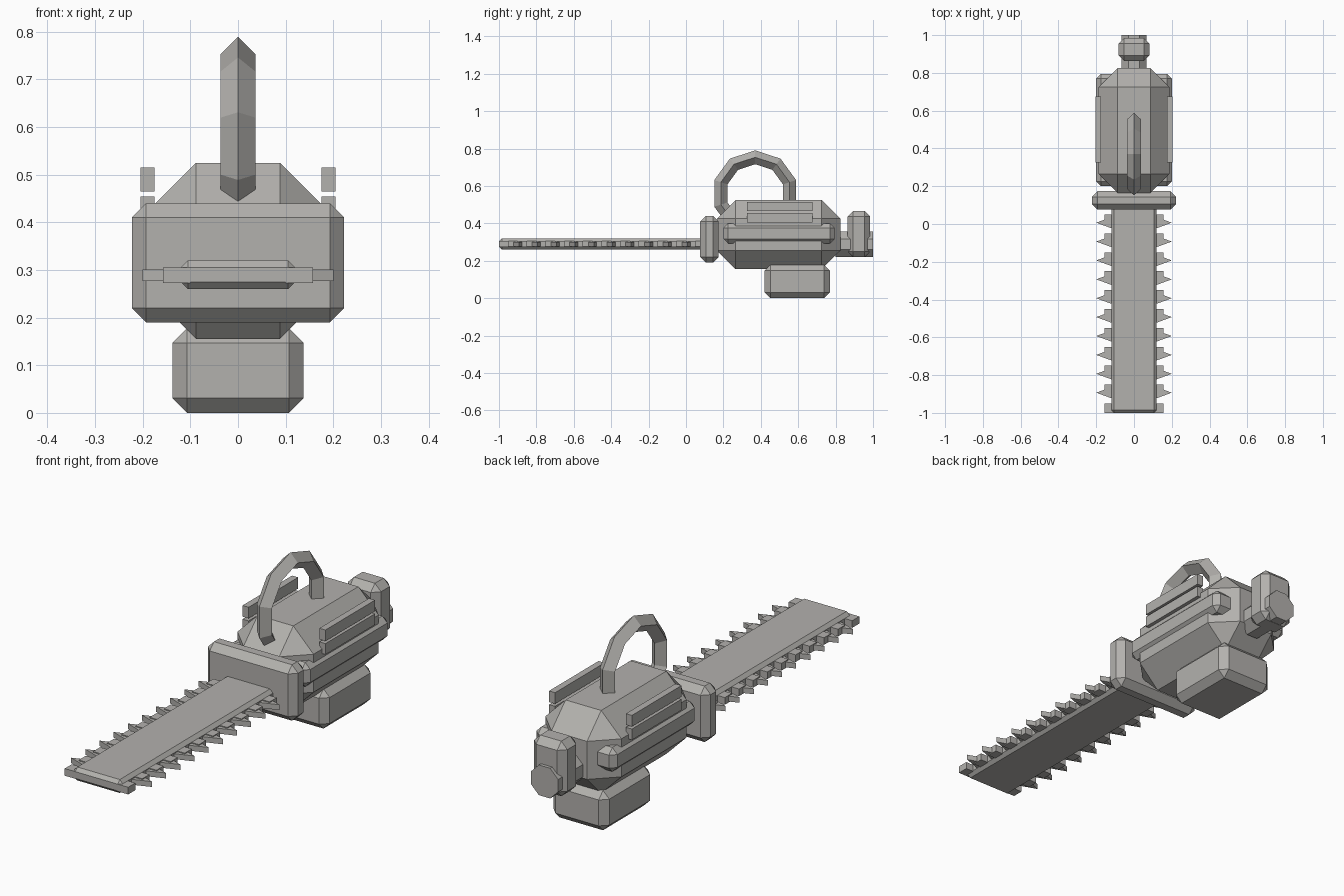
import bpy, bmesh, math
from mathutils import Matrix, Vector

if "Cube" in bpy.data.objects:
    bpy.data.objects.remove(bpy.data.objects["Cube"])

grey = bpy.data.materials.new("warm grey")
grey.diffuse_color = (0.45, 0.44, 0.42, 1)
grey.use_nodes = True
grey.node_tree.nodes["Principled BSDF"].inputs["Base Color"].default_value = grey.diffuse_color


def finish(name, bm):
    bmesh.ops.recalc_face_normals(bm, faces=bm.faces)
    me = bpy.data.meshes.new(name)
    bm.to_mesh(me)
    bm.free()
    me.materials.append(grey)
    ob = bpy.data.objects.new(name, me)
    bpy.context.collection.objects.link(ob)
    return ob


def add_box(bm, x, y, z):
    size = Vector((x[1] - x[0], y[1] - y[0], z[1] - z[0]))
    mid = Vector((sum(x) / 2, sum(y) / 2, sum(z) / 2))
    bmesh.ops.create_cube(bm, size=1, matrix=Matrix.Translation(mid) @ Matrix.Diagonal(size).to_4x4())


def box(name, x, y, z, bevel=0):
    bm = bmesh.new()
    add_box(bm, x, y, z)
    if bevel:
        bmesh.ops.bevel(bm, geom=bm.edges[:], offset=bevel, segments=1,
                        affect='EDGES', profile=0.5)
    return finish(name, bm)


# Main housing, guard, tank, rear grip, cutting bar
box("engine_body", (-0.188, 0.188), (0.165, 0.825), (0.155, 0.525), 0.1)
box("front_guard", (-0.223, 0.223), (0.076, 0.174), (0.19, 0.44), 0.03)
box("fuel_tank", (-0.138, 0.138), (0.42, 0.77), (0.0, 0.178), 0.031)
box("rear_block", (-0.082, 0.082), (0.863, 0.985), (0.22, 0.466), 0.03)
box("cutting_bar", (-0.12, 0.12), (-1.0, 0.12), (0.26, 0.32), 0.015)

# Side rails and vent slats
for side, s in (("left", -1), ("right", 1)):
    box(side + "_rail", sorted((s * 0.09, s * 0.2)), (0.2, 0.795), (0.292, 0.4), 0.025)
    box(side + "_upper_slat", sorted((s * 0.175, s * 0.205)), (0.325, 0.675), (0.465, 0.515))
    box(side + "_lower_slat", sorted((s * 0.175, s * 0.205)), (0.325, 0.675), (0.405, 0.454))

# Rear shaft: octagonal cylinder through the rear block
bm = bmesh.new()
turn = Matrix.Translation((0, 0.9, 0.288)) @ Matrix.Rotation(math.pi / 2, 4, 'X') @ Matrix.Rotation(math.pi / 8, 4, 'Z')
bmesh.ops.create_cone(bm, cap_ends=True, segments=8, radius1=0.073, radius2=0.073, depth=0.2, matrix=turn)
finish("rear_shaft", bm)

# Top handle: ten-sided ring with a diamond cross-section, partly sunk in the body
bm = bmesh.new()
rings = []
for i in range(10):
    a = math.tau * i / 10
    rings.append([bm.verts.new((dx, 0.37 + r * math.sin(a), 0.56 + r * math.cos(a)))
                  for r, dx in ((0.23, 0), (0.193, 0.037), (0.156, 0), (0.193, -0.037))])
for i in range(10):
    p, q = rings[i], rings[(i + 1) % 10]
    for j in range(4):
        k = (j + 1) % 4
        bm.faces.new((p[j], q[j], q[k], p[k]))
finish("top_handle", bm)

# Chain: square links and pointed teeth along both edges of the bar
for side, s in (("left", -1), ("right", 1)):
    bm = bmesh.new()
    for i in range(11):
        y = -1 + i * 0.1
        add_box(bm, sorted((s * 0.1, s * 0.157)), (y, y + 0.05), (0.273, 0.305))
    finish(side + "_chain_links", bm)

    bm = bmesh.new()
    for i in range(10):
        y = 0.007 - i * 0.1
        tri = [(0.11, y + 0.033), (0.2, y), (0.11, y - 0.033)]
        low = [bm.verts.new((s * px, py, 0.277)) for px, py in tri]
        top = [bm.verts.new((s * px, py, 0.301)) for px, py in tri]
        bm.faces.new(low)
        bm.faces.new(top)
        for j in range(3):
            k = (j + 1) % 3
            bm.faces.new((low[j], low[k], top[k], top[j]))
    finish(side + "_chain_teeth", bm)
